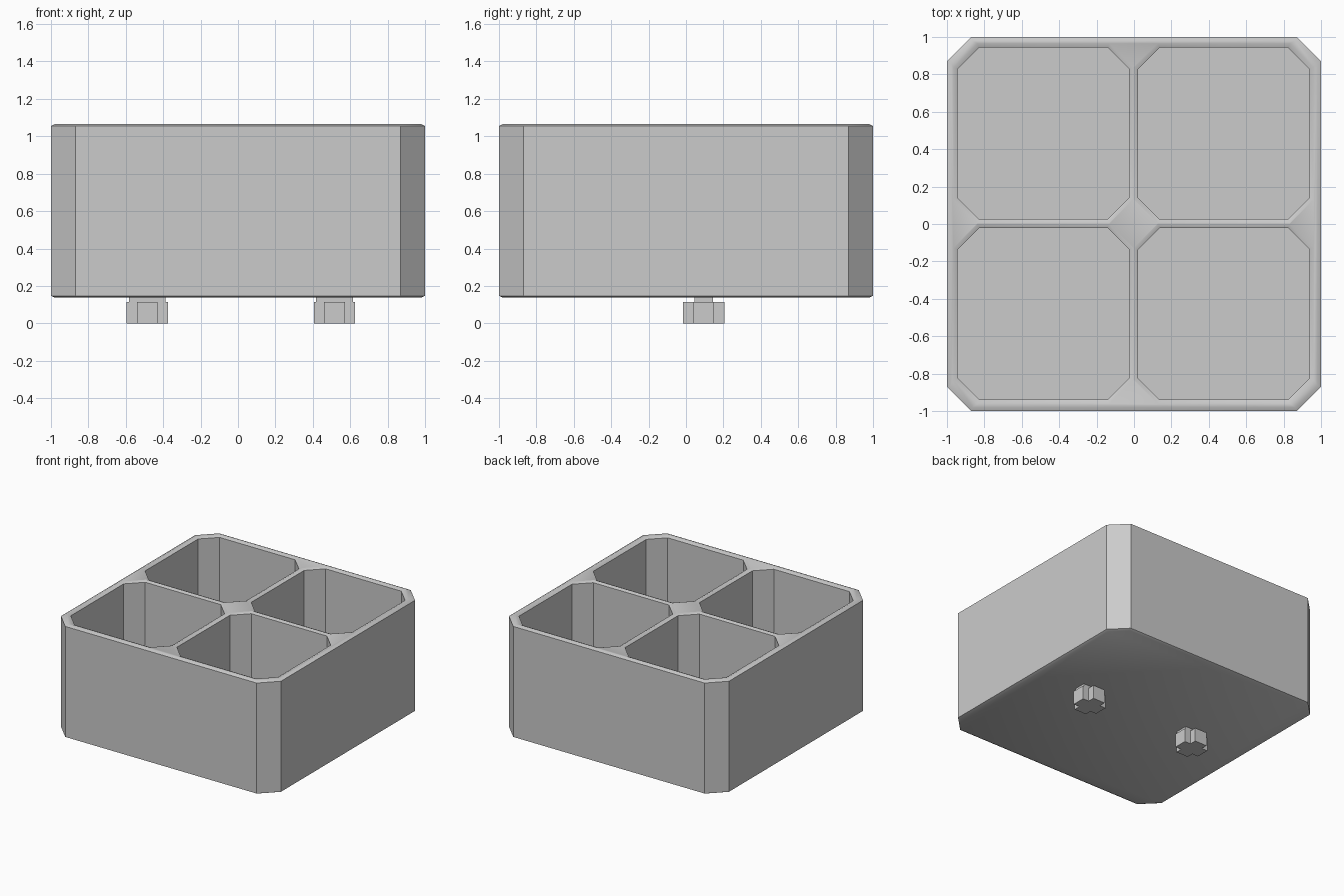
import bpy
import bmesh
import math

if "Cube" in bpy.data.objects:
    bpy.data.objects.remove(bpy.data.objects["Cube"], do_unlink=True)

BOTTOM, TOP = 0.137, 1.065
EDGE_H, EDGE_W = 0.01, 0.02
FLOOR = 0.2

grey = bpy.data.materials.new("plain grey")
grey.use_nodes = True
colour = (0.6, 0.6, 0.6, 1)
grey.diffuse_color = colour
grey.node_tree.nodes["Principled BSDF"].inputs["Base Color"].default_value = colour


def octagon(half, cut, inset=0.0):
    """Square outline with cut corners, offset inwards evenly."""
    h = half - inset
    a = h - (cut - inset * (2 - math.sqrt(2)))
    return [(h, -a), (h, a), (a, h), (-a, h), (-h, a), (-h, -a), (-a, -h), (a, -h)]


def plus(half, arm):
    """Plus-shaped outline, made by turning one arm four times."""
    points = []
    for k in range(4):
        c, s = round(math.cos(k * math.pi / 2)), round(math.sin(k * math.pi / 2))
        for x, y in ((half, -arm), (half, arm), (arm, arm)):
            points.append((x * c - y * s, x * s + y * c))
    return points


def loft(bm, rings, cx=0.0, cy=0.0):
    """Closed solid through outlines given as (outline, z), bottom first."""
    loops = [[bm.verts.new((x + cx, y + cy, z)) for x, y in outline]
             for outline, z in rings]
    n = len(loops[0])
    for low, high in zip(loops, loops[1:]):
        for i in range(n):
            j = (i + 1) % n
            bm.faces.new((low[i], low[j], high[j], high[i]))
    bm.faces.new(loops[0][::-1])
    bm.faces.new(loops[-1])


def finish(bm, name):
    bmesh.ops.recalc_face_normals(bm, faces=bm.faces)
    mesh = bpy.data.meshes.new(name)
    bm.to_mesh(mesh)
    bm.free()
    mesh.materials.append(grey)
    obj = bpy.data.objects.new(name, mesh)
    bpy.context.collection.objects.link(obj)
    return obj


# Outer body with softened top and bottom edges
bm = bmesh.new()
loft(bm, [(octagon(1, 0.13, EDGE_W), BOTTOM),
          (octagon(1, 0.13), BOTTOM + EDGE_H),
          (octagon(1, 0.13), TOP - EDGE_H),
          (octagon(1, 0.13, EDGE_W), TOP)])
body = finish(bm, "box_body")

# Four pockets, flared slightly at the rim
bm = bmesh.new()
for cx in (-0.485, 0.48):
    for cy in (-0.48, 0.485):
        wall = octagon(0.4585, 0.115)
        mouth = octagon(0.4585, 0.115, -0.022)
        loft(bm, [(wall, FLOOR), (wall, TOP - EDGE_H), (mouth, TOP), (mouth, TOP + 0.1)],
             cx, cy)
cutter = finish(bm, "pocket_cutter")
cutter.hide_render = True

cut = body.modifiers.new("pockets", "BOOLEAN")
cut.operation = "DIFFERENCE"
cut.solver = "EXACT"
cut.object = cutter
bpy.ops.object.select_all(action="DESELECT")
bpy.context.view_layer.objects.active = body
body.select_set(True)
bpy.ops.object.modifier_apply(modifier=cut.name)
bpy.data.objects.remove(cutter, do_unlink=True)
bpy.ops.object.shade_smooth_by_angle(angle=math.radians(30))

# Plus-shaped pegs under the floor, each on a narrow neck
for side, px in (("right", -0.485), ("left", 0.516)):
    bm = bmesh.new()
    loft(bm, [(plus(0.11, 0.055), 0), (plus(0.11, 0.055), 0.113)], px, 0.095)
    finish(bm, side + "_peg")
    bm = bmesh.new()
    neck = [(-0.098, -0.05), (0.098, -0.05), (0.098, 0.05), (-0.098, 0.05)]
    loft(bm, [(neck, 0.113), (neck, BOTTOM)], px, 0.095)
    finish(bm, side + "_peg_neck")
